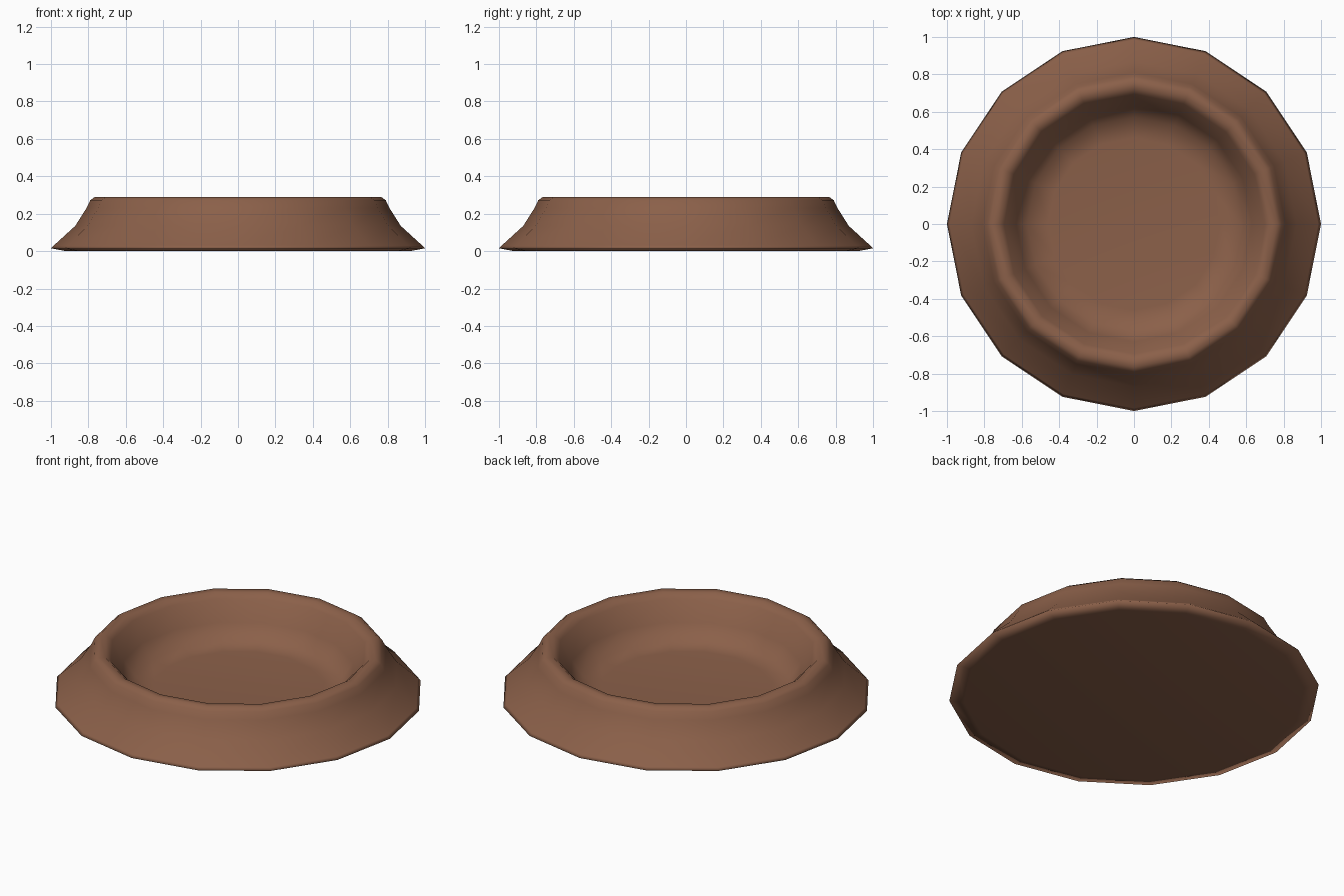
import bpy, bmesh, math

if "Cube" in bpy.data.objects:
    bpy.data.objects.remove(bpy.data.objects["Cube"])

SIDES = 16

# Clay-brown material
brown = bpy.data.materials.new("warm_brown")
brown.diffuse_color = (0.258, 0.117, 0.067, 1.0)
brown.use_nodes = True
brown.node_tree.nodes["Principled BSDF"].inputs["Base Color"].default_value = brown.diffuse_color

# Radius/height profile: underside, flared foot, rounded rim, inner wall, floor
profile = [
    (0.92, 0.0), (1.0, 0.015), (0.985, 0.03), (0.87, 0.135), (0.81, 0.23),
    (0.79, 0.272), (0.765, 0.29), (0.725, 0.288), (0.695, 0.262),
    (0.63, 0.15), (0.57, 0.065), (0.46, 0.055),
]

bm = bmesh.new()
rings = []
for r, z in profile:
    rings.append([bm.verts.new((r * math.cos(math.tau * i / SIDES),
                                r * math.sin(math.tau * i / SIDES), z))
                  for i in range(SIDES)])

# Walls between neighbouring rings
for low, high in zip(rings, rings[1:]):
    for i in range(SIDES):
        j = (i + 1) % SIDES
        bm.faces.new((low[i], low[j], high[j], high[i]))

# Flat underside and inner floor
bm.faces.new(list(reversed(rings[0])))
bm.faces.new(rings[-1])
for f in bm.faces:
    f.smooth = True

mesh = bpy.data.meshes.new("bowl")
bm.to_mesh(mesh)
bm.free()
mesh.materials.append(brown)
bowl = bpy.data.objects.new("bowl", mesh)
bpy.context.collection.objects.link(bowl)
